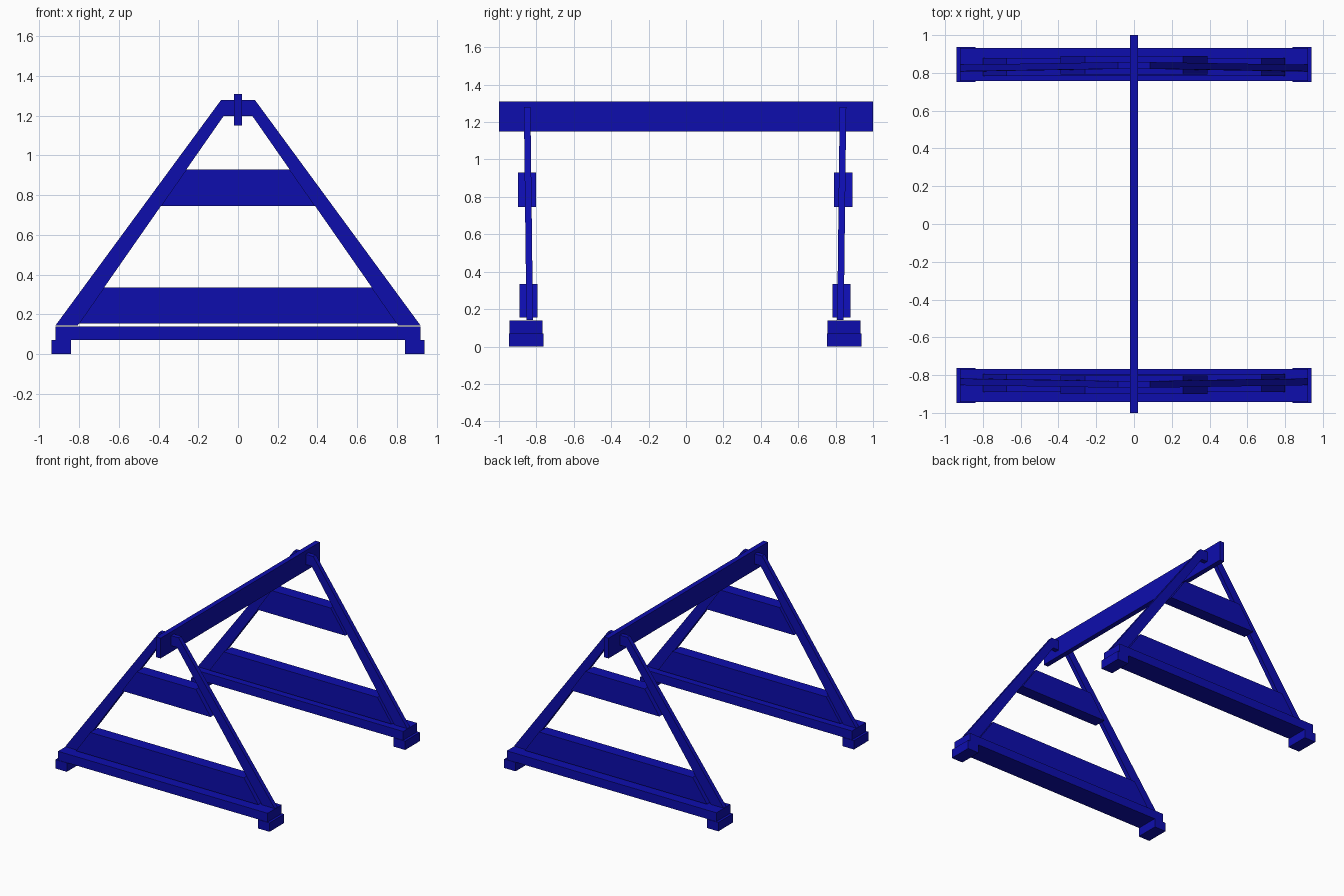
import bpy
import bmesh

cube = bpy.data.objects.get("Cube")
if cube:
    bpy.data.objects.remove(cube, do_unlink=True)

blue = bpy.data.materials.new("deep_blue")
blue.use_nodes = True
colour = (0.004, 0.004, 0.42, 1)
blue.diffuse_color = colour
blue.node_tree.nodes["Principled BSDF"].inputs["Base Color"].default_value = colour

SHIFT = -0.005  # small offset of both frames along y


def panel(name, outline, y, thickness, lean=0.0):
    """Extrude an (x, z) outline along y; lean shears it outward with height."""
    bm = bmesh.new()
    face = bm.faces.new([bm.verts.new((x, -thickness / 2, z)) for x, z in outline])
    ext = bmesh.ops.extrude_face_region(bm, geom=[face])
    new = [v for v in ext["geom"] if isinstance(v, bmesh.types.BMVert)]
    bmesh.ops.translate(bm, verts=new, vec=(0, thickness, 0))
    for v in bm.verts:
        v.co.y += y + lean * v.co.z
    bmesh.ops.recalc_face_normals(bm, faces=bm.faces)
    mesh = bpy.data.meshes.new(name)
    bm.to_mesh(mesh)
    bm.free()
    mesh.materials.append(blue)
    obj = bpy.data.objects.new(name, mesh)
    bpy.context.collection.objects.link(obj)
    return obj


def box(x0, x1, z0, z1):
    return [(x0, z0), (x1, z0), (x1, z1), (x0, z1)]


def inner_x(z):
    """Half width between the inner edges of the legs at height z."""
    return 0.80 - 0.697 * (z - 0.155)


def brace(z0, z1):
    a, b = inner_x(z0), inner_x(z1)
    return [(-a, z0), (a, z0), (b, z1), (-b, z1)]


# One side of the leg arch, mirrored to close the outline
half = [(inner_x(1.2), 1.2), (inner_x(0.143), 0.143), (0.92, 0.143), (0.085, 1.28)]
arch = half + [(-x, z) for x, z in reversed(half)]

# Two triangular end frames
for side, label in ((-1, "front"), (1, "back")):
    def at(y):
        return side * y + SHIFT

    panel(label + "_base_beam", box(-0.92, 0.92, 0.07, 0.14), at(0.85), 0.176)
    panel(label + "_legs", arch, at(0.829), 0.035, side * 0.012)
    panel(label + "_lower_brace", brace(0.155, 0.335), at(0.837), 0.095)
    panel(label + "_upper_brace", brace(0.745, 0.93), at(0.845), 0.098)
    for sx, hand in ((-1, "right"), (1, "left")):
        x0, x1 = sorted((sx * 0.84, sx * 0.94))
        panel(f"{label}_{hand}_foot", box(x0, x1, 0, 0.07), at(0.85), 0.184)

# Ridge beam joining the frames
panel("ridge_beam", box(-0.02, 0.02, 1.15, 1.31), 0, 2.0)
